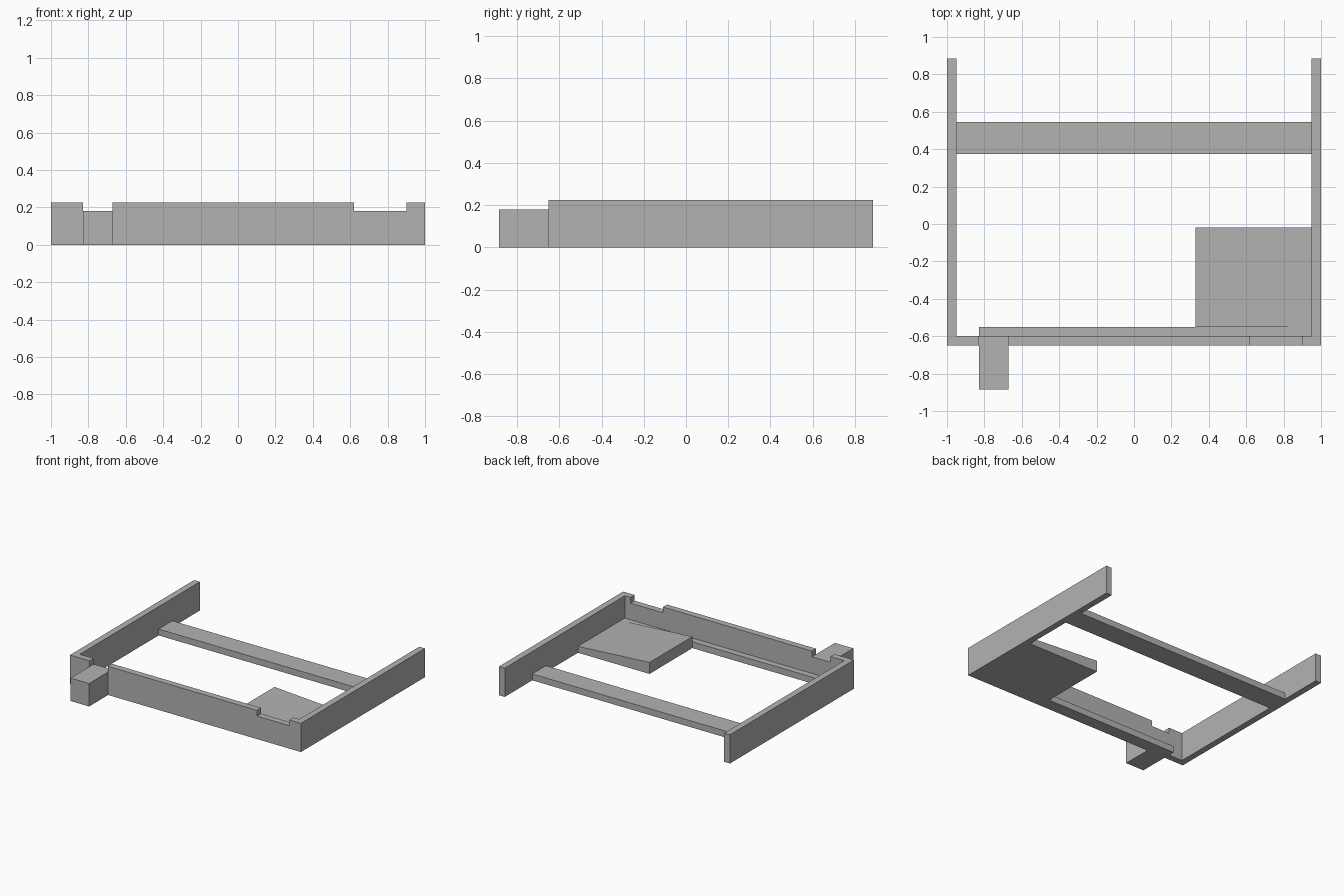
import bpy
import bmesh
from mathutils import Vector

cube = bpy.data.objects.get("Cube")
if cube:
    bpy.data.objects.remove(cube, do_unlink=True)

grey = bpy.data.materials.new("plain_grey")
grey.use_nodes = True
colour = (0.45, 0.45, 0.45, 1)
grey.diffuse_color = colour
for node in grey.node_tree.nodes:
    if node.type == "BSDF_PRINCIPLED":
        node.inputs["Base Color"].default_value = colour


def extrude_profile(name, profile, y0, y1):
    """Extrude an x-z outline from y0 to y1."""
    bm = bmesh.new()
    face = bm.faces.new([bm.verts.new((x, y0, z)) for x, z in profile])
    result = bmesh.ops.extrude_face_region(bm, geom=[face])
    moved = [g for g in result["geom"] if isinstance(g, bmesh.types.BMVert)]
    bmesh.ops.translate(bm, verts=moved, vec=Vector((0, y1 - y0, 0)))
    bmesh.ops.recalc_face_normals(bm, faces=bm.faces)
    mesh = bpy.data.meshes.new(name)
    bm.to_mesh(mesh)
    bm.free()
    mesh.materials.append(grey)
    obj = bpy.data.objects.new(name, mesh)
    bpy.context.collection.objects.link(obj)
    return obj


def box(name, x0, x1, y0, y1, top):
    return extrude_profile(name, [(x0, 0), (x1, 0), (x1, top), (x0, top)], y0, y1)


HEIGHT, NOTCH, SLAT = 0.225, 0.18, 0.05
FRONT, INNER, BACK = -0.65, -0.60, 0.885

# Side walls
for side, sign in (("left", 1), ("right", -1)):
    x0, x1 = sorted((sign * 0.95, sign))
    box(side + "_wall", x0, x1, FRONT, BACK, HEIGHT)

# Front wall with two notches in its top edge
outline = [(-0.95, 0), (0.95, 0), (0.95, HEIGHT)]
for x0, x1 in ((0.90, 0.62), (-0.67, -0.83)):
    outline += [(x0, HEIGHT), (x0, NOTCH), (x1, NOTCH), (x1, HEIGHT)]
outline.append((-0.95, HEIGHT))
extrude_profile("front_wall", outline, FRONT, INNER)

# Block projecting from the front notch
box("front_block", -0.83, -0.67, -BACK, FRONT, NOTCH)

# Low rails across the frame
box("rear_crossbar", -0.95, 0.95, 0.375, 0.545, SLAT)
box("front_ledge", -0.83, 0.95, INNER, -0.55, SLAT)

# Corner platform, gently sloping down to the left wall
extrude_profile("corner_platform",
                [(0.33, 0), (0.95, 0), (0.95, SLAT), (0.33, 0.09)], -0.55, -0.02)
